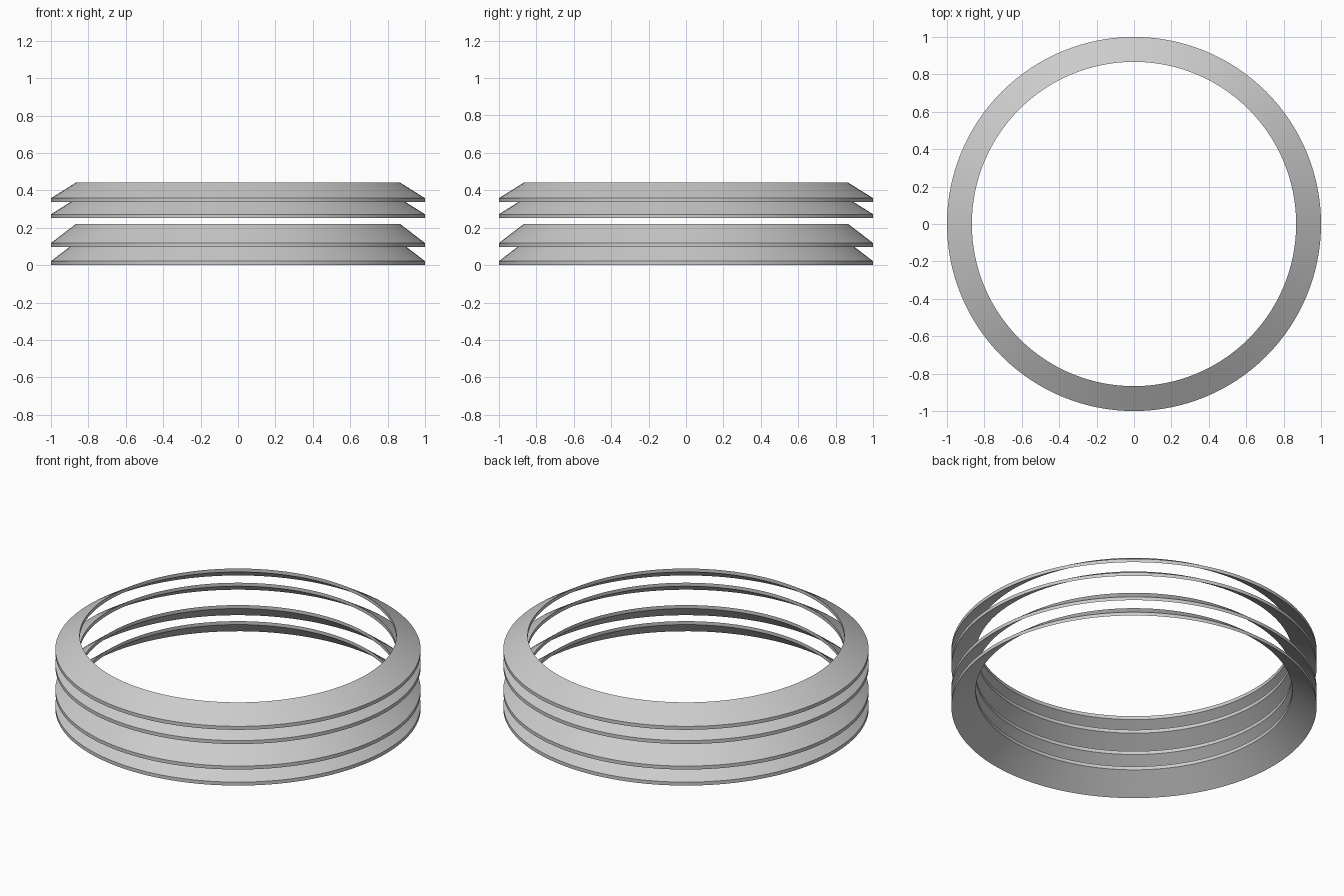
import bpy
import math

cube = bpy.data.objects.get("Cube")
if cube:
    bpy.data.objects.remove(cube, do_unlink=True)

SEGMENTS = 128
OUTER, INNER, THICK = 1.0, 0.867, 0.021

steel = bpy.data.materials.new("steel_grey")
steel.use_nodes = True
GREY = (0.6, 0.6, 0.6, 1)
steel.diffuse_color = GREY
steel.node_tree.nodes["Principled BSDF"].inputs["Base Color"].default_value = GREY


def disc_spring(name, base, rise):
    """Conical washer: a parallelogram section revolved around z."""
    section = [(OUTER, 0), (OUTER, THICK), (INNER, rise), (INNER, rise - THICK)]
    n = len(section)
    verts, faces = [], []
    for i in range(SEGMENTS):
        a = math.tau * i / SEGMENTS
        verts += [(r * math.cos(a), r * math.sin(a), z) for r, z in section]
        j = (i + 1) % SEGMENTS
        for k in range(n):
            m = (k + 1) % n
            faces.append((i * n + k, j * n + k, j * n + m, i * n + m))
    mesh = bpy.data.meshes.new(name)
    mesh.from_pydata(verts, [], faces)
    mesh.materials.append(steel)
    obj = bpy.data.objects.new(name, mesh)
    obj.location.z = base
    bpy.context.collection.objects.link(obj)
    bpy.ops.object.select_all(action="DESELECT")
    obj.select_set(True)
    bpy.context.view_layer.objects.active = obj
    bpy.ops.object.shade_smooth_by_angle(angle=math.radians(30))


# Lower pair is steeper than the upper pair
disc_spring("lower_spring_bottom", 0, 0.123)
disc_spring("lower_spring_top", 0.097, 0.123)
disc_spring("upper_spring_bottom", 0.251, 0.104)
disc_spring("upper_spring_top", 0.337, 0.104)
